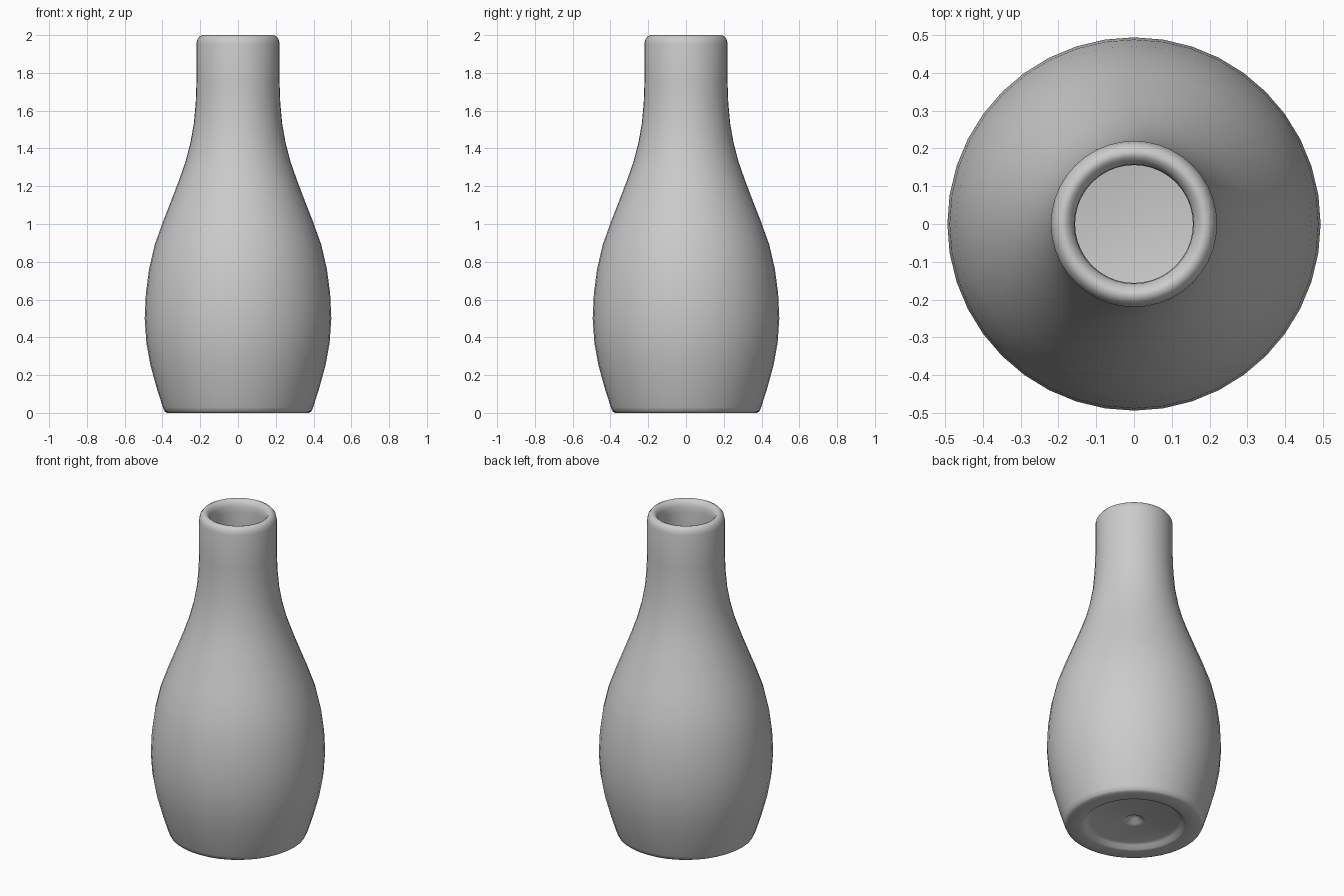
import bpy, bmesh, math

SEGMENTS = 40

# Half profile (radius, height), running from the underside centre
# up the outer wall, over the lip and down the inner wall
underside = [(0.0, 0.065), (0.025, 0.058), (0.05, 0.035), (0.07, 0.03), (0.25, 0.03),
             (0.27, 0.022), (0.285, 0.004), (0.30, 0.0), (0.375, 0.0)]
outer = [(0.389, 0.008), (0.398, 0.03), (0.43, 0.13), (0.463, 0.25), (0.485, 0.37),
         (0.494, 0.50), (0.488, 0.63), (0.471, 0.76), (0.441, 0.89), (0.398, 1.01),
         (0.355, 1.12), (0.313, 1.23), (0.278, 1.33), (0.252, 1.43), (0.234, 1.53),
         (0.224, 1.64), (0.220, 1.75), (0.220, 1.955)]
lip = [(0.215, 1.978), (0.204, 1.993), (0.19, 2.0), (0.178, 1.996), (0.166, 1.984),
       (0.158, 1.965)]
inner = [(0.156, 1.93), (0.156, 1.70), (0.17, 1.53), (0.195, 1.40), (0.24, 1.26),
         (0.295, 1.11), (0.36, 0.95), (0.405, 0.80), (0.428, 0.63), (0.432, 0.50),
         (0.42, 0.35), (0.385, 0.20), (0.35, 0.12), (0.30, 0.09), (0.0, 0.085)]


def lathe(name, profile):
    bm = bmesh.new()
    verts = [bm.verts.new((r, 0, z)) for r, z in profile]
    edges = [bm.edges.new(pair) for pair in zip(verts, verts[1:])]
    bmesh.ops.spin(bm, geom=verts + edges, cent=(0, 0, 0), axis=(0, 0, 1),
                   angle=math.tau, steps=SEGMENTS, use_duplicate=False)
    bmesh.ops.remove_doubles(bm, verts=bm.verts, dist=0.0005)
    bmesh.ops.recalc_face_normals(bm, faces=bm.faces)
    mesh = bpy.data.meshes.new(name)
    bm.to_mesh(mesh)
    bm.free()
    obj = bpy.data.objects.new(name, mesh)
    bpy.context.collection.objects.link(obj)
    return obj


# Hollow vase body
vase = lathe("vase", underside + outer + lip + inner)
bpy.context.view_layer.objects.active = vase
vase.select_set(True)
bpy.ops.object.shade_smooth_by_angle(angle=math.radians(50))
